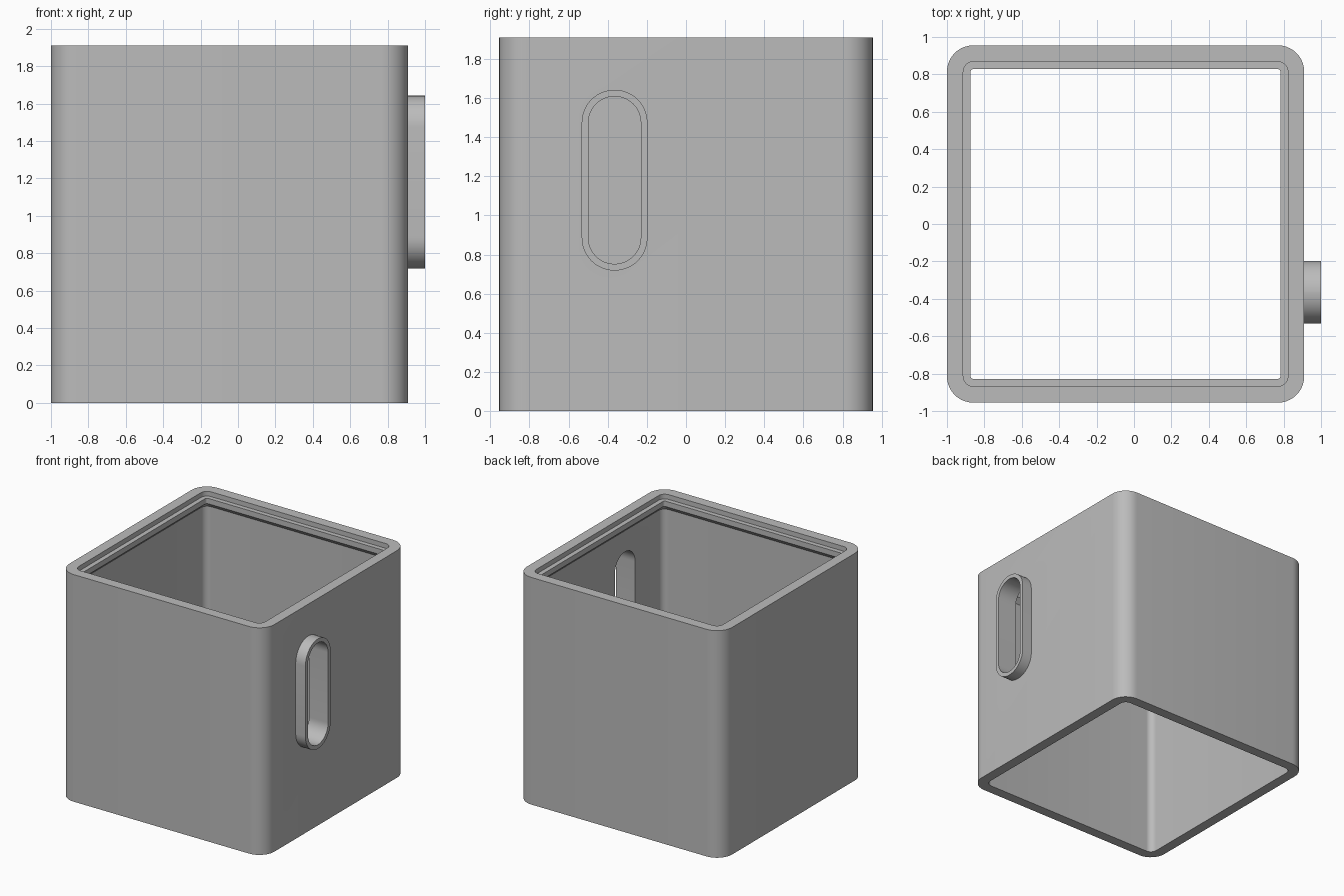
import bpy, bmesh
from math import cos, sin, pi

cube = bpy.data.objects.get("Cube")
if cube:
    bpy.data.objects.remove(cube, do_unlink=True)

gray = bpy.data.materials.new("plain_gray")
gray.use_nodes = True
COLOR = (0.5, 0.5, 0.5, 1)
gray.diffuse_color = COLOR
gray.node_tree.nodes["Principled BSDF"].inputs["Base Color"].default_value = COLOR

CX = -0.045          # centre of the box in x
SIDE = 0.955         # half width of the box
HEIGHT = 1.91
SLOT_Y, SLOT_Z = -0.365, 1.18


def rounded(hw, hh, r, steps):
    """Rounded rectangle outline, counter-clockwise."""
    pts = []
    for k, (sx, sy) in enumerate([(1, 1), (-1, 1), (-1, -1), (1, -1)]):
        for i in range(steps + 1):
            a = (k + i / steps) * pi / 2
            pts.append((sx * (hw - r) + r * cos(a), sy * (hh - r) + r * sin(a)))
    return pts


def finish(name, bm):
    bmesh.ops.remove_doubles(bm, verts=bm.verts, dist=1e-5)
    bmesh.ops.recalc_face_normals(bm, faces=bm.faces)
    mesh = bpy.data.meshes.new(name)
    bm.to_mesh(mesh)
    bm.free()
    mesh.materials.append(gray)
    obj = bpy.data.objects.new(name, mesh)
    bpy.context.collection.objects.link(obj)
    return obj


def skin(bm, rings):
    for a, b in zip(rings, rings[1:]):
        n = len(a)
        for i in range(n):
            bm.faces.new((a[i], a[(i + 1) % n], b[(i + 1) % n], b[i]))


def slot_solid(name, half_w, half_h, x0, x1):
    """Upright slot-shaped bar running along x."""
    bm = bmesh.new()
    outline = rounded(half_w, half_h, half_w - 0.0005, 12)
    rings = [[bm.verts.new((x, SLOT_Y + u, SLOT_Z + v)) for u, v in outline]
             for x in (x0, x1)]
    skin(bm, rings)
    for ring in rings:
        bm.faces.new(ring)
    return finish(name, bm)


def boolean(obj, tool, operation):
    mod = obj.modifiers.new(operation.lower(), 'BOOLEAN')
    mod.object, mod.operation, mod.solver = tool, operation, 'EXACT'
    bpy.context.view_layer.objects.active = obj
    bpy.ops.object.modifier_apply(modifier=mod.name)
    bpy.data.objects.remove(tool, do_unlink=True)


# Open sleeve: outer wall, rim, recessed ledge, chamfered lip, inner wall
WALL, LIP = 0.868, 0.829
section = [(SIDE, 0.14, 0), (SIDE, 0.14, HEIGHT),
           (WALL, 0.055, HEIGHT), (WALL, 0.055, HEIGHT - 0.04),
           (LIP, 0.018, HEIGHT - 0.04), (LIP, 0.018, HEIGHT - 0.085),
           (WALL, 0.055, HEIGHT - 0.125), (WALL, 0.055, 0)]
bm = bmesh.new()
rings = [[bm.verts.new((CX + x, y, z)) for x, y in rounded(h, h, r, 10)]
         for h, r, z in section]
skin(bm, rings + rings[:1])
sleeve = finish("open_box_sleeve", bm)

# Raised slot collar on the side, cut through the wall
boolean(sleeve, slot_solid("collar_blank", 0.168, 0.462, 0.88, 1.0), 'UNION')
boolean(sleeve, slot_solid("slot_cutter", 0.134, 0.428, 0.6, 1.2), 'DIFFERENCE')

sleeve.select_set(True)
bpy.context.view_layer.objects.active = sleeve
bpy.ops.object.shade_smooth_by_angle(angle=pi / 6)
